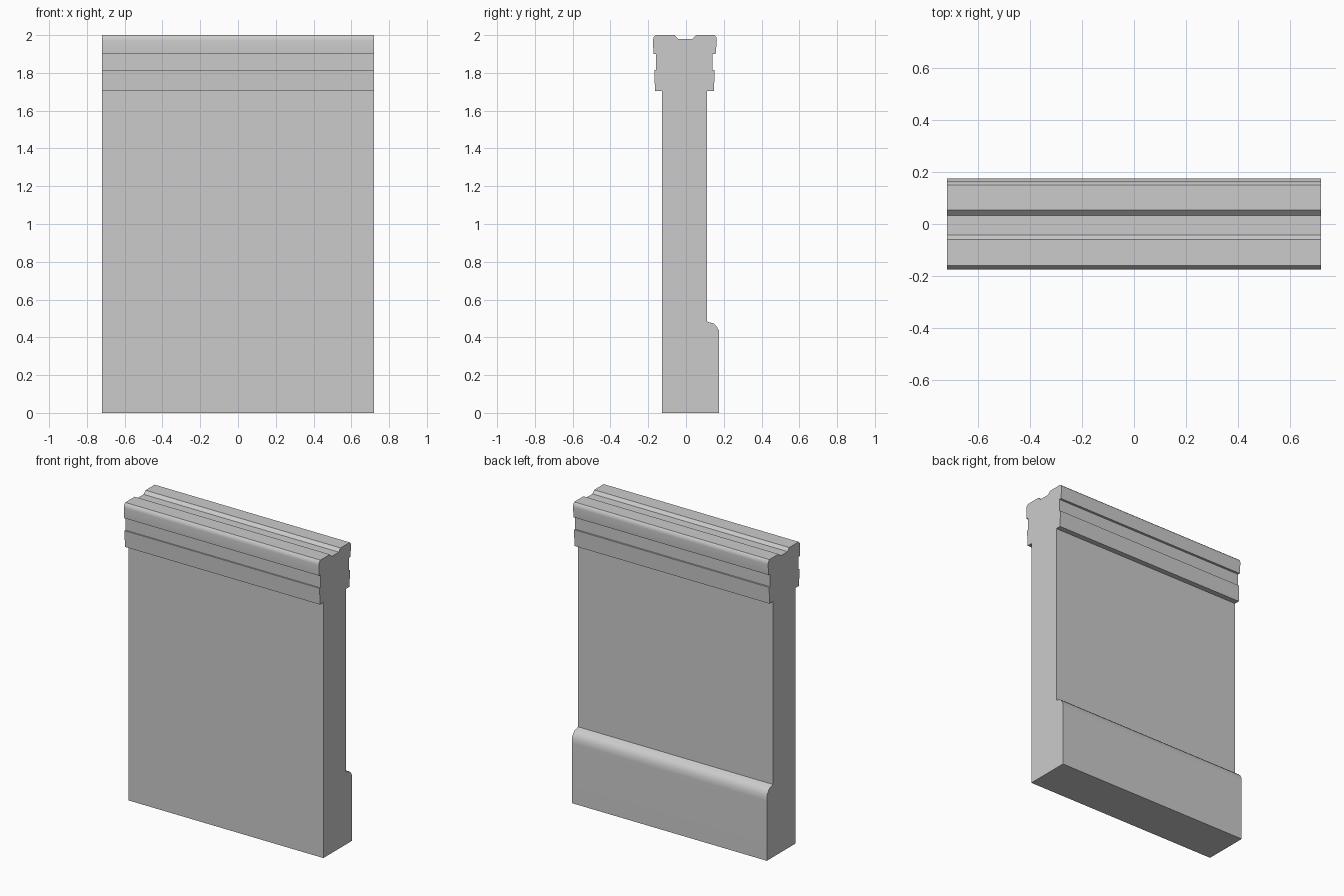
import bpy, bmesh, math

if "Cube" in bpy.data.objects:
    bpy.data.objects.remove(bpy.data.objects["Cube"])

HALF = 0.72  # half width along x


def extrude_profile(name, pts):
    """Extrude a closed (y, z) outline across the full width."""
    bm = bmesh.new()
    face = bm.faces.new([bm.verts.new((-HALF, y, z)) for y, z in pts])
    ext = bmesh.ops.extrude_face_region(bm, geom=[face])
    verts = [v for v in ext["geom"] if isinstance(v, bmesh.types.BMVert)]
    bmesh.ops.translate(bm, verts=verts, vec=(2 * HALF, 0, 0))
    bmesh.ops.recalc_face_normals(bm, faces=bm.faces)
    mesh = bpy.data.meshes.new(name)
    bm.to_mesh(mesh)
    bm.free()
    obj = bpy.data.objects.new(name, mesh)
    bpy.context.collection.objects.link(obj)
    bpy.ops.object.select_all(action='DESELECT')
    obj.select_set(True)
    bpy.context.view_layer.objects.active = obj
    bpy.ops.object.shade_smooth_by_angle(angle=math.radians(40))
    return obj


# Front side, from the floor to the top of the moulding
front = [(-0.128, 0), (-0.128, 1.705), (-0.164, 1.705), (-0.168, 1.815),
         (-0.159, 1.815), (-0.159, 1.90), (-0.172, 1.90), (-0.175, 1.97),
         (-0.172, 1.988), (-0.16, 2.0)]

# Channel along the top of the cap
groove = [(-0.06, 2.0), (-0.042, 1.98), (0.033, 1.98), (0.053, 2.0)]

# Rear side, down the moulding and wall to the rounded skirting board
rear = [(0.15, 2.0), (0.16, 1.99), (0.163, 1.97), (0.157, 1.90),
        (0.141, 1.90), (0.141, 1.815), (0.152, 1.815), (0.148, 1.705),
        (0.112, 1.705), (0.112, 0.485), (0.12, 0.48), (0.145, 0.474),
        (0.16, 0.46), (0.175, 0.435), (0.176, 0.40), (0.176, 0)]

extrude_profile("wall_panel", front + groove + rear)
